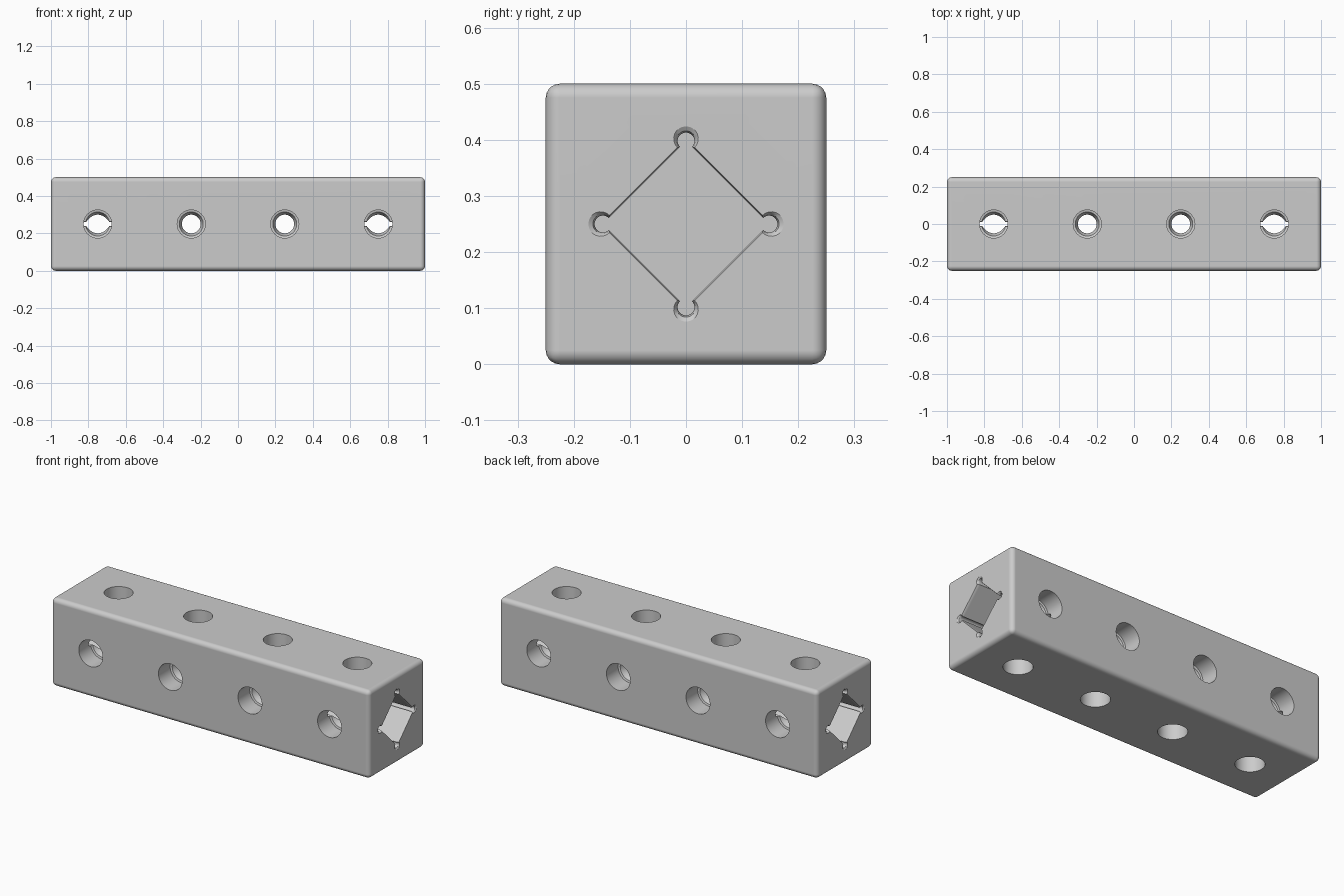
import bpy, bmesh, math
from mathutils import Matrix, Vector

if "Cube" in bpy.data.objects:
    bpy.data.objects.remove(bpy.data.objects["Cube"], do_unlink=True)

MID = 0.25  # height of the beam axis

grey = bpy.data.materials.new("plain grey")
grey.use_nodes = True
COLOUR = (0.6, 0.6, 0.6, 1)
grey.diffuse_color = COLOUR
grey.node_tree.nodes["Principled BSDF"].inputs["Base Color"].default_value = COLOUR


def make_object(name, bm):
    bmesh.ops.recalc_face_normals(bm, faces=bm.faces)
    mesh = bpy.data.meshes.new(name)
    bm.to_mesh(mesh)
    bm.free()
    mesh.materials.append(grey)
    obj = bpy.data.objects.new(name, mesh)
    bpy.context.collection.objects.link(obj)
    return obj


def loft(name, rings, matrix):
    """Closed solid through a list of equal-length rings of points."""
    bm = bmesh.new()
    loops = [[bm.verts.new(matrix @ Vector(p)) for p in ring] for ring in rings]
    for a, b in zip(loops, loops[1:]):
        for i in range(len(a)):
            j = (i + 1) % len(a)
            bm.faces.new((a[i], a[j], b[j], b[i]))
    bm.faces.new(loops[0])
    bm.faces.new(loops[-1])
    return make_object(name, bm)


def hole_cutter(x, turn):
    """Through hole: wide bore at each face, flared lip, narrow throat."""
    half = [(0.3, 0.075), (0.145, 0.075), (0.142, 0.064), (0.13, 0.06),
            (0.115, 0.053), (0.1, 0.05)]
    profile = half + [(-h, r) for h, r in reversed(half)]
    angles = [math.tau * i / 48 for i in range(48)]
    rings = [[(r * math.cos(a), r * math.sin(a), h) for a in angles] for h, r in profile]
    place = Matrix.Translation((x, 0, MID)) @ Matrix.Rotation(turn, 4, 'X')
    return loft("hole_cutter", rings, place)


def diamond_ring(x, size, relief):
    """Diamond outline with a round relief at each corner."""
    points = []
    reach = math.radians(135)
    for k in range(4):
        centre = k * math.pi / 2
        for i in range(17):
            a = centre - reach + 2 * reach * i / 16
            # relief centre sits on the diamond corner
            points.append((x, size * math.cos(centre) + relief * math.cos(a),
                           size * math.sin(centre) + relief * math.sin(a)))
    return points


def socket_cutter(side):
    rings = [diamond_ring(side * x, size, relief) for x, size, relief in
             ((1.05, 0.152, 0.022), (0.999, 0.152, 0.022), (0.994, 0.149, 0.017),
              (0.985, 0.148, 0.015), (0.5, 0.148, 0.015))]
    return loft("socket_cutter", rings, Matrix.Translation((0, 0, MID)))


# Rounded square beam
bm = bmesh.new()
bmesh.ops.create_cube(bm, size=1, matrix=Matrix.Translation((0, 0, MID))
                      @ Matrix.Diagonal((2, 0.5, 0.5, 1)))
bmesh.ops.bevel(bm, geom=bm.edges[:], offset=0.025, segments=5, profile=0.5, affect='EDGES')
beam = make_object("beam", bm)

# Pegs holes through both pairs of long faces, and a socket in each end
cutters = [hole_cutter(x, turn) for x in (-0.75, -0.25, 0.25, 0.75) for turn in (0, math.pi / 2)]
cutters += [socket_cutter(side) for side in (-1, 1)]

bpy.ops.object.select_all(action='DESELECT')
bpy.context.view_layer.objects.active = beam
beam.select_set(True)
for cutter in cutters:
    cutter.hide_render = True
    mod = beam.modifiers.new("cut", 'BOOLEAN')
    mod.operation = 'DIFFERENCE'
    mod.solver = 'EXACT'
    mod.object = cutter
    bpy.ops.object.modifier_apply(modifier=mod.name)
for cutter in cutters:
    bpy.data.objects.remove(cutter, do_unlink=True)

# Smooth rounds with flat faces kept clean
bpy.ops.object.shade_smooth_by_angle(angle=math.radians(35))
weighted = beam.modifiers.new("clean_normals", 'WEIGHTED_NORMAL')
weighted.keep_sharp = True
